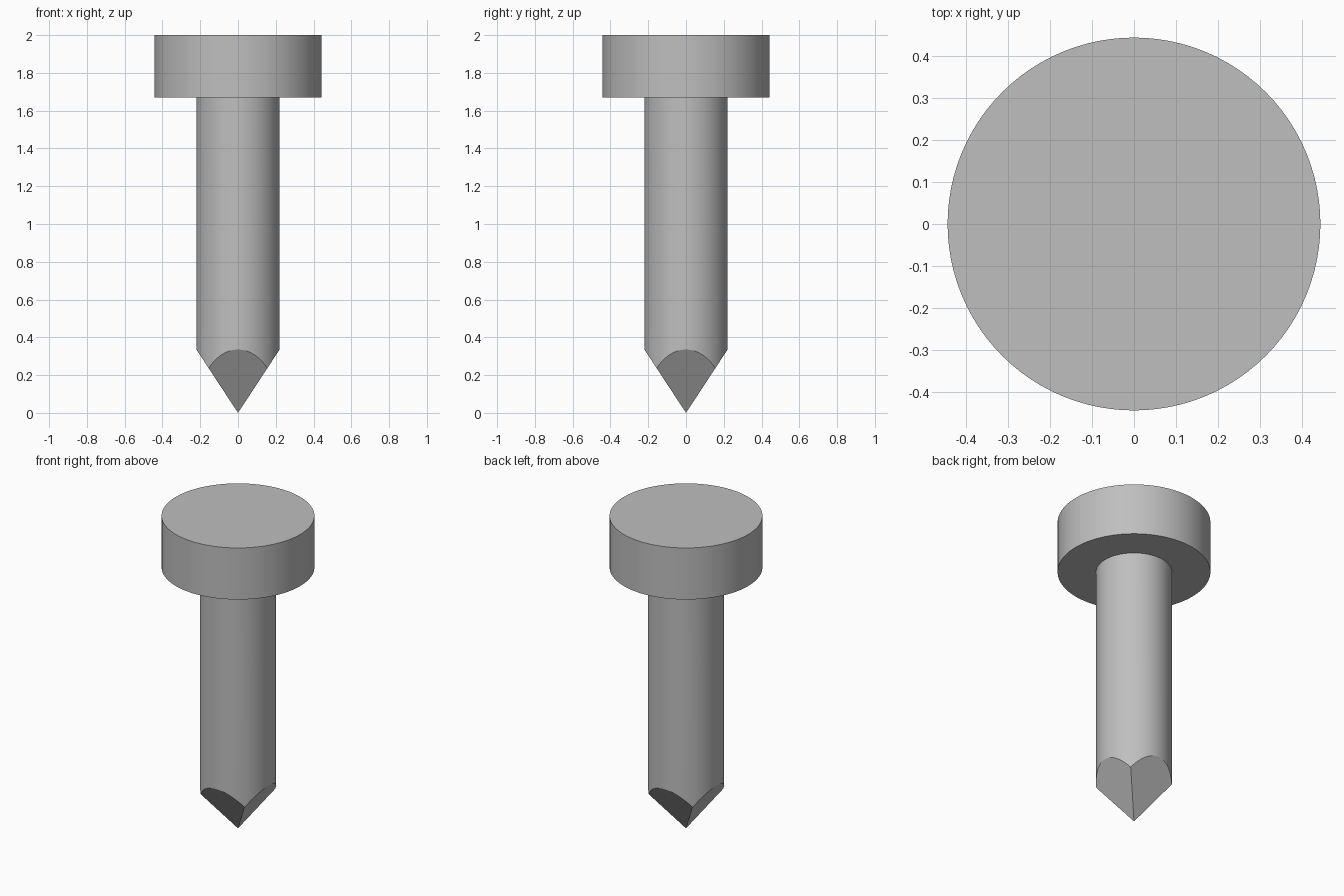
import bpy, bmesh
from mathutils import Matrix, Vector

cube = bpy.data.objects.get("Cube")
if cube:
    bpy.data.objects.remove(cube, do_unlink=True)

SIDES = 96
HEAD_R, SHANK_R = 0.443, 0.22
HEAD_Z, TOP_Z, TIP_Z = 1.67, 2.0, 0.335

steel = bpy.data.materials.new("grey_steel")
steel.use_nodes = True
colour = (0.52, 0.52, 0.52, 1)
steel.diffuse_color = colour
steel.node_tree.nodes["Principled BSDF"].inputs["Base Color"].default_value = colour


def cylinder(radius, z0, z1):
    bm = bmesh.new()
    bmesh.ops.create_cone(bm, cap_ends=True, segments=SIDES, radius1=radius, radius2=radius,
                          depth=z1 - z0, matrix=Matrix.Translation((0, 0, (z0 + z1) / 2)))
    return bm


def finish(bm, name):
    bmesh.ops.recalc_face_normals(bm, faces=bm.faces)
    mesh = bpy.data.meshes.new(name)
    bm.to_mesh(mesh)
    bm.free()
    mesh.materials.append(steel)
    obj = bpy.data.objects.new(name, mesh)
    bpy.context.collection.objects.link(obj)
    bpy.ops.object.select_all(action="DESELECT")
    obj.select_set(True)
    bpy.context.view_layer.objects.active = obj
    bpy.ops.object.shade_smooth_by_angle(angle=0.4)
    return obj


# Flat round head
finish(cylinder(HEAD_R, HEAD_Z, TOP_Z), "head")

# Round shank, cut to a four-sided point
shank = cylinder(SHANK_R, 0, HEAD_Z + 0.01)
for side in ((1, 0), (-1, 0), (0, 1), (0, -1)):
    normal = Vector((side[0] * TIP_Z, side[1] * TIP_Z, -SHANK_R)).normalized()
    cut = bmesh.ops.bisect_plane(shank, geom=shank.verts[:] + shank.edges[:] + shank.faces[:],
                                 dist=1e-5, plane_co=(0, 0, 0), plane_no=normal, clear_outer=True)
    rim = [e for e in shank.edges if e.is_boundary]
    bmesh.ops.holes_fill(shank, edges=rim, sides=0)
bmesh.ops.remove_doubles(shank, verts=shank.verts, dist=1e-5)
finish(shank, "pointed_shank")
